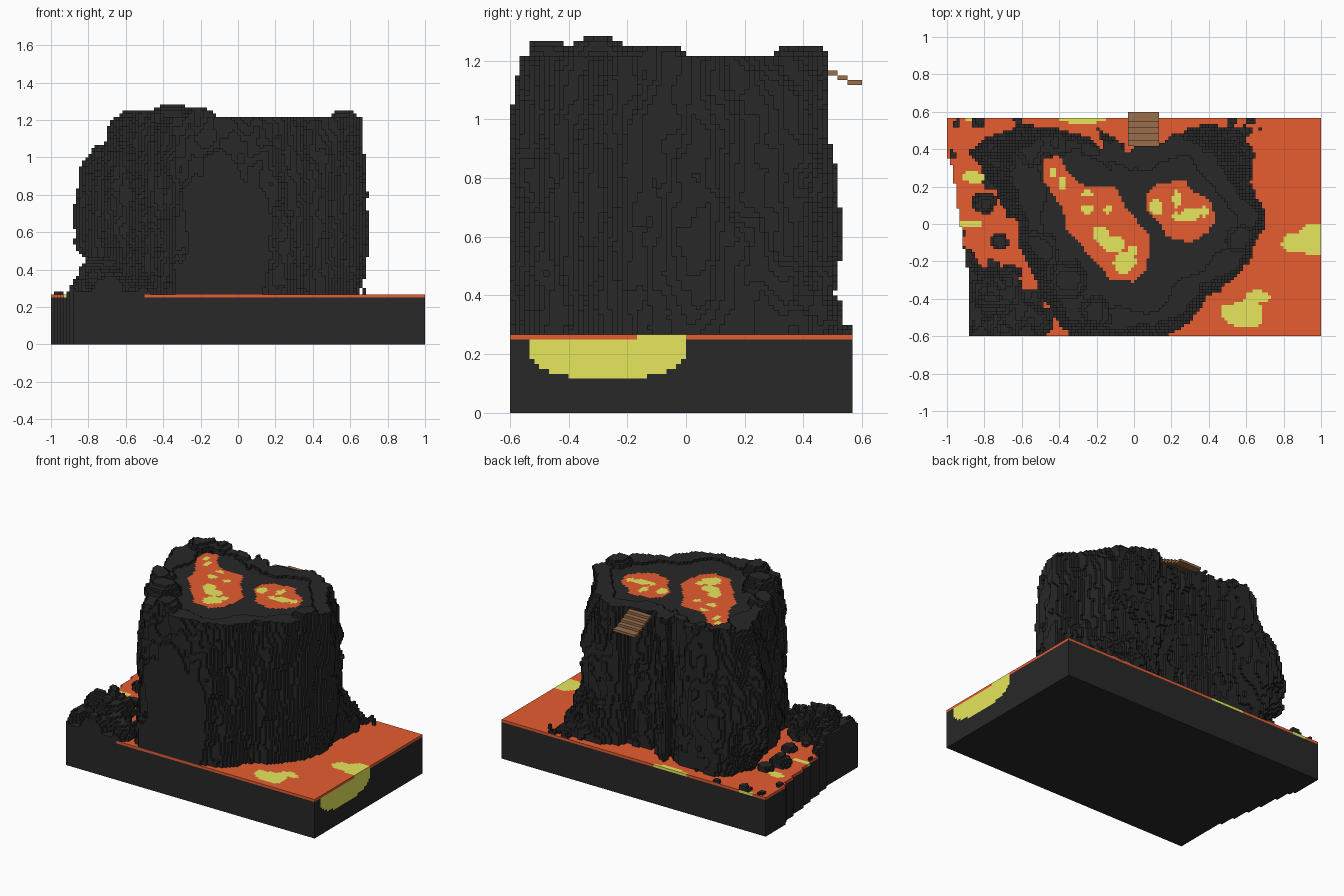
import bpy, math
from mathutils import Vector, noise

V = 1 / 60                      # block size
NX, NY = 120, 70
DARK, LAVA, GLOW, WOOD = range(4)
COLOURS = [("dark rock", (0.021, 0.021, 0.021, 1)), ("orange lava", (0.80, 0.107, 0.031, 1)),
           ("yellow glow", (0.80, 0.80, 0.11, 1)), ("brown wood", (0.32, 0.155, 0.071, 1))]
mats = []
for name, rgba in COLOURS:
    m = bpy.data.materials.new(name)
    m.diffuse_color = rgba
    mats.append(m)

cells = {}                      # (i, j, k) -> (part name, colour)


def n3(x, y, z, seed=0.0):
    return noise.noise(Vector((x + seed, y + seed * 1.7, z + seed * 0.3)))


def pos(i, j, k=0):
    return -1 + (i + .5) * V, -0.6 + (j + .5) * V, (k + .5) * V


def inside(x, y, poly):
    hit = False
    for (ax, ay), (bx, by) in zip(poly, poly[1:] + poly[:1]):
        if (ay > y) != (by > y) and x < (bx - ax) * (y - ay) / (by - ay) + ax:
            hit = not hit
    return hit


def in_spots(x, y, spots):
    w = 1 + 0.5 * n3(x * 14, y * 14, 2)
    return any(((x - a) / rx) ** 2 + ((y - b) / ry) ** 2 < w for a, b, rx, ry in spots)


# ---- base slab and the lava sheet on top of it
GROUND_SPOTS = [(0.59, -0.48, 0.115, 0.075), (0.66, -0.39, 0.06, 0.035), (0.97, -0.085, 0.10, 0.085),
                (0.86, -0.10, 0.07, 0.05), (-0.28, 0.56, 0.14, 0.025), (-0.85, 0.57, 0.06, 0.03),
                (-0.85, 0.25, 0.06, 0.03), (-0.88, 0.0, 0.07, 0.02)]
ROCK_FLOOR = [(-1, -0.08), (-0.92, -0.1), (-0.8, -0.24), (-0.64, -0.35), (-0.52, -0.36),
              (-0.45, -0.5), (-0.5, -0.58), (-0.5, -0.7), (-1, -0.7)]


def left_edge(y):
    return -0.88 - 0.12 * min(1, max(0, (y + 0.3) / 0.75)) + 0.012 * n3(3, y * 12, 0)


for i in range(NX):
    for j in range(NY):
        x, y, _ = pos(i, j)
        if x < left_edge(y):
            continue
        for k in range(15):
            z = (k + .5) * V
            bulb = x > 0.93 and abs((y + 0.265) / 0.27) ** 3 + abs((z - 0.25) / 0.13) ** 3 < 1
            cells[i, j, k] = ("base_slab", GLOW if bulb else DARK)
        if inside(x, y, ROCK_FLOOR):
            for k in range(15, 17):
                cells[i, j, k] = ("rock_pile", DARK)
        else:
            cells[i, j, 15] = ("lava_sheet", GLOW if in_spots(x, y, GROUND_SPOTS) else LAVA)

# ---- tower: outline as (x, y, shrink at the top, shrink at the foot)
OUTLINE = [(0.70, 0.03, .95, .95), (0.62, 0.18, .93, .99), (0.50, 0.41, .87, 1.26), (0.40, 0.48, .9, 1.09),
           (0.20, 0.47, .97, 1), (0.14, 0.40, 1.05, 1), (-0.03, 0.37, 1.1, 1), (-0.15, 0.37, 1.08, 1),
           (-0.19, 0.50, .95, 1.02), (-0.45, 0.51, .9, 1), (-0.74, 0.48, .87, .90), (-0.88, 0.38, .71, .78),
           (-0.72, 0.19, .84, .95), (-0.61, 0.0, .96, 1), (-0.59, -0.12, .96, 1), (-0.52, -0.28, .95, 1),
           (-0.34, -0.59, .90, .97), (-0.2, -0.63, .88, 1),
           (0.17, -0.60, .88, 1), (0.40, -0.37, .92, 1), (0.62, -0.19, .93, 1)]
polar = sorted((math.atan2(y, x), math.hypot(x, y), t, f) for x, y, t, f in OUTLINE)
polar = ([(p[0] - math.tau, *p[1:]) for p in polar[-1:]] + polar
         + [(p[0] + math.tau, *p[1:]) for p in polar[:1]])


def outline(a):
    for p, q in zip(polar, polar[1:]):
        if p[0] <= a <= q[0]:
            f = (a - p[0]) / (q[0] - p[0])
            return [u + (w - u) * f for u, w in zip(p[1:], q[1:])]


# rim humps: x, y, radius, top height
HUMPS = [(-0.36, -0.30, .11, 1.285), (-0.20, -0.47, .09, 1.265), (-0.57, 0.42, .12, 1.25),
         (-0.42, 0.44, .08, 1.24), (-0.50, -0.14, .10, 1.25), (-0.47, -0.44, .06, 1.22),
         (0.57, -0.08, .08, 1.25), (-0.22, 0.42, .06, 1.235)]
for i in range(5, 106):
    for j in range(NY):
        x, y, _ = pos(i, j)
        r = math.hypot(x, y)
        R, top_f, foot_f = outline(math.atan2(y, x))
        if r > R * max(1, foot_f) + 0.08:
            continue
        rough = 1.0 if x < -0.1 or y > 0.35 else 0.65
        height = 1.2 + (0.017 if r > 0.80 * R * top_f + 0.08 * n3(x * 5, y * 5, 7) else 0)
        for hx, hy, hr, hz in HUMPS:
            d = math.hypot(x - hx, y - hy) / hr + 0.35 * n3(x * 12, y * 12, 5)
            if d < 1:
                height = max(height, 1.2 + (hz - 1.2) * math.sqrt(1 - max(0, d) ** 2) + 0.005)
        for k in range(16, round(height / V)):
            z = (k + .5) * V
            up = max(0, (z - 0.55) / 0.67) ** 2.5
            low = max(0, (0.55 - z) / 0.3)
            lim = R * (1 + (top_f - 1) * up + (foot_f - 1) * min(1, low))
            if r > lim - 0.11:
                lim += rough * (0.05 * n3(x * 6, y * 6, z * 2.5) + 0.04 * n3(x * 16, y * 16, z * 8, 9)) - 0.008
            if r < lim:
                cells[i, j, k] = ("tower", DARK)

# ---- boulders on the left and loose stones: x, y, z, radius
BOULDERS = [(-0.73, -0.37, .29, .15), (-0.85, -0.30, .26, .09), (-0.84, -0.48, .26, .10),
            (-0.60, -0.46, .25, .12), (-0.71, -0.55, .25, .11), (-0.50, -0.52, .25, .09),
            (-0.90, -0.16, .25, .05), (-0.80, 0.11, .27, .06), (-0.72, -0.09, .26, .045),
            (-0.83, 0.55, .27, .03), (-0.95, 0.54, .26, .03), (-0.62, 0.55, .26, .03),
            (-0.97, 0.37, .26, .025), (-0.91, -0.05, .25, .03), (-0.77, 0.22, .26, .05),
            (0.52, 0.55, .26, .04), (0.62, 0.55, .26, .03)]
for bx, by, bz, br in BOULDERS:
    for i in range(NX):
        for j in range(NY):
            x, y, _ = pos(i, j)
            if math.hypot(x - bx, y - by) > br * 1.4 or x < left_edge(y):
                continue
            for k in range(16, 32):
                z = (k + .5) * V
                d = math.dist((x, y, z), (bx, by, bz)) / br
                if d < 1 + 0.5 * n3(x * 13, y * 13, z * 13, 4):
                    cells[i, j, k] = ("boulders", DARK)
for k in range(16, 18):
    cells[100, 66, k] = ("boulders", DARK)

# ---- lava pools set into the plateau
POOLS = {
    "long_lava_pool": ([(-0.48, 0.23), (-0.48, 0.34), (-0.40, 0.37), (-0.35, 0.27), (-0.26, 0.2), (-0.1, 0.2),
                        (-0.05, 0.1), (0.08, -0.06), (0.09, -0.13), (0.06, -0.24), (0.0, -0.31), (-0.12, -0.3),
                        (-0.26, -0.14), (-0.36, -0.03), (-0.38, 0.08)],
                       [(-0.05, -0.2, .06, .06), (-0.18, -0.05, .05, .04), (-0.11, -0.11, .06, .045),
                        (-0.01, -0.14, .025, .03), (-0.25, 0.08, .035, .025), (-0.43, 0.28, .02, .03),
                        (-0.38, 0.22, .02, .035), (-0.14, 0.08, .02, .03), (-0.25, 0.16, .03, .02)]),
    "round_lava_pool": ([(0.06, 0.08), (0.07, 0.17), (0.14, 0.22), (0.27, 0.23), (0.33, 0.17), (0.40, 0.13),
                         (0.44, 0.03), (0.39, -0.05), (0.30, -0.1), (0.18, -0.07), (0.14, 0.01)],
                        [(0.23, 0.13, .025, .045), (0.12, 0.09, .035, .04), (0.30, 0.05, .055, .035),
                         (0.23, 0.04, .03, .02), (0.38, 0.07, .025, .03)])}
for part, (poly, spots) in POOLS.items():
    for i in range(NX):
        for j in range(NY):
            x, y, _ = pos(i, j)
            if inside(x, y, poly):
                for k in range(72, 80):
                    cells.pop((i, j, k), None)
                cells[i, j, 71] = (part, GLOW if in_spots(x, y, spots) else LAVA)

# ---- wooden steps hanging off the back rim
for n, (j0, j1) in enumerate([(61, 63), (63, 65), (65, 67), (67, 69), (69, 72)]):
    for i in range(58, 68):
        for j in range(j0, j1):
            for k in range(72 - n, 80):
                cells.pop((i, j, k), None)
            cells[i, j, 71 - n] = ("wooden_steps", WOOD)

# ---- build each part from the exposed block faces
SIDES = [((1, 0, 0), [(1, 0, 0), (1, 1, 0), (1, 1, 1), (1, 0, 1)]),
         ((-1, 0, 0), [(0, 0, 0), (0, 0, 1), (0, 1, 1), (0, 1, 0)]),
         ((0, 1, 0), [(0, 1, 0), (0, 1, 1), (1, 1, 1), (1, 1, 0)]),
         ((0, -1, 0), [(0, 0, 0), (1, 0, 0), (1, 0, 1), (0, 0, 1)]),
         ((0, 0, 1), [(0, 0, 1), (1, 0, 1), (1, 1, 1), (0, 1, 1)]),
         ((0, 0, -1), [(0, 0, 0), (0, 1, 0), (1, 1, 0), (1, 0, 0)])]
parts = {}
for (i, j, k), (part, colour) in cells.items():
    verts, faces, cols = parts.setdefault(part, ({}, [], []))
    for (a, b, c), corners in SIDES:
        if (i + a, j + b, k + c) not in cells:
            faces.append([verts.setdefault((i + p, j + q, k + s), len(verts)) for p, q, s in corners])
            cols.append(colour)
for part, (verts, faces, cols) in parts.items():
    used = sorted(set(cols))
    me = bpy.data.meshes.new(part)
    me.from_pydata([(-1 + i * V, -0.6 + j * V, k * V) for i, j, k in verts], [], faces)
    for c in used:
        me.materials.append(mats[c])
    me.polygons.foreach_set("material_index", [used.index(c) for c in cols])
    me.update()
    bpy.context.collection.objects.link(bpy.data.objects.new(part, me))
